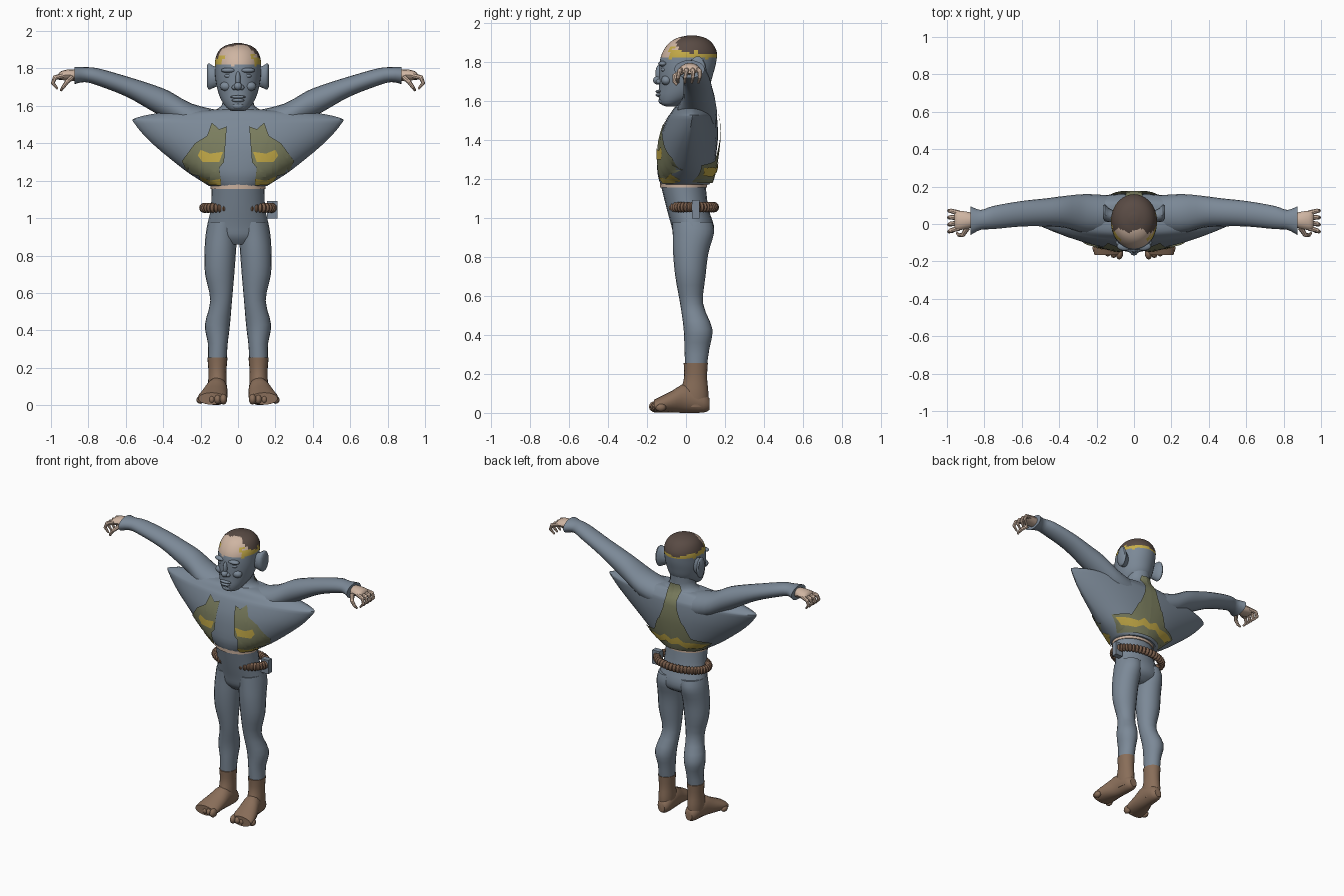
import bpy, bmesh, math
from mathutils import Vector, Matrix
from mathutils.bvhtree import BVHTree

if "Cube" in bpy.data.objects:
    bpy.data.objects.remove(bpy.data.objects["Cube"])


def mat(name, *rgb):
    m = bpy.data.materials.new(name)
    m.diffuse_color = (*rgb, 1)
    m.use_nodes = True
    m.node_tree.nodes["Principled BSDF"].inputs["Base Color"].default_value = m.diffuse_color
    return m


SUIT = mat("suit blue grey", 0.20, 0.25, 0.31)
SKIN = mat("skin", 0.62, 0.46, 0.36)
BOOT = mat("boot brown", 0.25, 0.155, 0.10)
HAIR = mat("hair dark brown", 0.10, 0.07, 0.058)
OLIVE = mat("vest olive", 0.20, 0.21, 0.115)
YELLOW = mat("trim yellow", 0.56, 0.41, 0.065)
BELT = mat("belt brown", 0.19, 0.11, 0.07)


def finish(bm, name, mats, mirror=False, angle=40):
    bmesh.ops.recalc_face_normals(bm, faces=bm.faces[:])
    me = bpy.data.meshes.new(name)
    for f in bm.faces:
        f.smooth = True
    bm.to_mesh(me)
    bm.free()
    me.set_sharp_from_angle(angle=math.radians(angle))
    for m in mats:
        me.materials.append(m)
    ob = bpy.data.objects.new(name, me)
    bpy.context.collection.objects.link(ob)
    if mirror:
        ob.modifiers.new("mirror", 'MIRROR').use_mirror_merge = False
    return ob


def smooth_rows(rows, k):
    """Catmull-Rom interpolation of the section rows."""
    out = []
    for i in range(len(rows) - 1):
        a, b, c, d = (rows[max(0, min(len(rows) - 1, i + j))] for j in (-1, 0, 1, 2))
        for s in range(k):
            t = s / k
            out.append([0.5 * (2 * q + (r - p) * t + (2 * p - 5 * q + 4 * r - w) * t * t
                               + (3 * q - p - 3 * r + w) * t ** 3) for p, q, r, w in zip(a, b, c, d)])
    return out + [list(rows[-1])]


def loft(name, rows, mats, axis='z', n=20, k=3, mirror=False, rule=None, power=None, angle=40):
    """Rows are (position, u centre, u radius, v centre, v radius)."""
    bm = bmesh.new()
    rings = []
    for p, cu, ru, cv, rv in smooth_rows(rows, k):
        ring = []
        e = power(p) if power else 1
        for i in range(n):
            c, s = math.cos(2 * math.pi * i / n), math.sin(2 * math.pi * i / n)
            u, v = cu + ru * c, cv + rv * math.copysign(abs(s) ** e, s)
            co = {'z': (u, v, p), 'x': (p, u, v), 'y': (u, p, v)}[axis]
            ring.append(bm.verts.new(co))
        rings.append(ring)
    for a, b in zip(rings, rings[1:]):
        for i in range(n):
            bm.faces.new((a[i], a[(i + 1) % n], b[(i + 1) % n], b[i]))
    bm.faces.new(rings[0])
    bm.faces.new(rings[-1])
    if rule:
        for f in bm.faces:
            f.material_index = rule(f.calc_center_median())
    return finish(bm, name, mats, mirror, angle)


def span(z, cx, rx, y0, y1):
    return (z, cx, rx, (y0 + y1) / 2, (y1 - y0) / 2)


def blobs(name, items, m, mirror=False):
    """Ellipsoids given as (centre, radii)."""
    bm = bmesh.new()
    for c, r in items:
        bmesh.ops.create_uvsphere(bm, u_segments=12, v_segments=8, radius=1,
                                  matrix=Matrix.Translation(c) @ Matrix.Diagonal((*r, 1)))
    return finish(bm, name, [m], mirror, 60)


# trousers: pelvis and legs
loft("pelvis", [span(1.17, 0, .142, -.13, .10), span(1.05, 0, .145, -.10, .115),
                span(.96, 0, .165, -.075, .143), span(.90, 0, .16, -.06, .135),
                span(.86, 0, .09, -.03, .08)], [SUIT])
loft("leg", [span(.98, .08, .08, -.07, .135), span(.92, .088, .084, -.068, .143),
             span(.82, .095, .084, -.066, .115), span(.70, .098, .078, -.055, .10),
             span(.56, .09, .058, -.03, .088), span(.43, .11, .067, -.012, .135),
             span(.33, .108, .053, -.008, .12), span(.25, .11, .05, -.005, .108)],
     [SUIT], mirror=True)

# boots
loft("boot_shaft", [span(.255, .11, .054, -.012, .112), span(.18, .11, .048, -.01, .108),
                    span(.10, .11, .05, -.03, .115), span(.03, .11, .045, -.03, .11)],
     [BOOT], mirror=True)
loft("boot_foot", [(.12, .105, .025, .045, .03), (.09, .106, .045, .055, .053), (.0, .112, .056, .075, .075),
                   (-.07, .125, .07, .058, .056), (-.13, .135, .078, .043, .041),
                   (-.165, .14, .072, .035, .032)], [BOOT], 'y', mirror=True)
blobs("boot_toes", [((.078 + .031 * i, -.158 + .007 * i, .032 - .001 * i),
                     (.02, .032 - .001 * i, .029 - .002 * i)) for i in range(5)], BOOT, True)

# loose shirt with wing sleeves
shirt = loft("shirt", [span(1.172, 0, .155, -.13, .12), span(1.20, 0, .20, -.14, .13),
                       span(1.26, 0, .29, -.148, .145), span(1.40, 0, .46, -.135, .163),
                       span(1.505, 0, .553, -.10, .16), span(1.535, 0, .548, -.08, .15),
                       span(1.565, 0, .40, -.06, .13), span(1.58, 0, .16, -.04, .12)],
             [SUIT], n=40, power=lambda z: 1 + .35 * min(1, (z - 1.17) / .2))
neck = loft("neck", [span(1.50, 0, .22, -.07, .15), span(1.56, 0, .17, -.05, .135),
                     span(1.60, 0, .088, -.04, .115), span(1.70, 0, .08, -.04, .12)], [SUIT])
loft("arm", [(.10, .05, .10, 1.49, .085), (.25, .055, .105, 1.53, .083), (.37, .065, .085, 1.60, .08),
             (.47, .062, .075, 1.648, .07), (.60, .055, .068, 1.705, .054), (.75, .035, .062, 1.755, .046),
             (.82, .022, .053, 1.767, .04), (.875, .018, .078, 1.762, .046)], [SUIT], 'x', mirror=True)
loft("waist_skin", [span(1.155, 0, .146, -.132, .108), span(1.185, 0, .148, -.134, .11)], [SKIN], k=1)

# hands with curled fingers
loft("palm", [(.85, .02, .035, 1.762, .03), (.90, .02, .047, 1.765, .03),
              (.945, .018, .052, 1.762, .024), (.96, .018, .045, 1.755, .015)], [SKIN], 'x', 12, mirror=True)
bm = bmesh.new()
paths = [[(.935, .018 + y, 1.762), (.978, .018 + y * 1.3, 1.752), (.99, .015 + y * 1.4, 1.722),
          (.968, .012 + y * 1.3, 1.695)] for y in (-.04, -.013, .014, .04)]
paths.append([(.89, -.02, 1.75), (.915, -.058, 1.728), (.935, -.06, 1.70), (.945, -.05, 1.685)])
for path in paths:
    for i, (p, q) in enumerate(zip(path, path[1:])):
        p, q = Vector(p), Vector(q)
        r = .0145 - .0025 * i
        turn = Matrix.Translation((p + q) / 2) @ (q - p).to_track_quat('Z', 'Y').to_matrix().to_4x4()
        bmesh.ops.create_cone(bm, cap_ends=True, segments=8, radius1=r, radius2=r - .0025,
                              depth=(q - p).length, matrix=turn)
        bmesh.ops.create_uvsphere(bm, u_segments=8, v_segments=6, radius=r - .0025,
                                  matrix=Matrix.Translation(q))
finish(bm, "fingers", [SKIN], True)


# head: masked face, bare forehead, hair and ragged trim
def head_colour(c):
    ragged = .008 * math.sin(60 * math.atan2(c.x, c.y + .03))
    if c.z > 1.855 + ragged - .12 * max(0, c.y) and c.y > -.035 + .012 * math.sin(c.x * 60):
        return 2
    if c.z > 1.818 + ragged * .3:
        return 3 if c.z < 1.868 + ragged and c.y > -.085 else 1
    return 0


loft("head", [span(1.572, 0, .03, -.105, -.05), span(1.585, 0, .055, -.13, -.02), span(1.62, 0, .083, -.14, .06),
              span(1.67, 0, .105, -.138, .115), span(1.74, 0, .12, -.138, .14), span(1.80, 0, .123, -.135, .155),
              span(1.85, 0, .121, -.12, .158), span(1.895, 0, .102, -.088, .135),
              span(1.922, 0, .068, -.045, .10), span(1.935, 0, .02, .01, .05)],
     [SUIT, SKIN, HAIR, YELLOW], n=40, k=5, rule=head_colour)
blobs("nose", [((0, -.145, 1.705), (.022, .024, .022)), ((0, -.137, 1.74), (.014, .02, .045)),
               ((.02, -.136, 1.699), (.014, .018, .014)), ((-.02, -.136, 1.699), (.014, .018, .014))], SUIT)
blobs("lips", [((0, -.139, 1.648), (.042, .017, .009)), ((0, -.138, 1.63), (.034, .018, .01)),
               ((0, -.125, 1.60), (.032, .016, .018))], SUIT)
blobs("brow_and_cheek", [((.05, -.119, 1.79), (.042, .024, .014)), ((.062, -.1, 1.705), (.036, .028, .026)),
                         ((.05, -.112, 1.76), (.022, .016, .012))], SUIT, True)
loft("ear", [(.105, .04, .03, 1.755, .05), (.135, .048, .038, 1.755, .062), (.155, .06, .045, 1.757, .072),
             (.165, .065, .034, 1.76, .06)], [SUIT], 'x', 14, mirror=True)

# belt of stacked rolls, open at the front, with a side clip
bm = bmesh.new()
count = 40
for i in range(count):
    t = math.radians(-90 + 23 + (360 - 46) * i / (count - 1))
    pos = Vector((.182 * math.cos(t), .036 + .108 * math.sin(t), 1.055))
    heading = math.atan2(.108 * math.cos(t), -.182 * math.sin(t))
    bmesh.ops.create_uvsphere(bm, u_segments=10, v_segments=6, radius=1,
                              matrix=Matrix.Translation(pos) @ Matrix.Rotation(heading, 4, 'Z')
                              @ Matrix.Diagonal((.016, .026, .027, 1)))
finish(bm, "belt_rolls", [BELT])
bm = bmesh.new()
bmesh.ops.create_cube(bm, size=1, matrix=Matrix.Translation((.183, .05, 1.045))
                      @ Matrix.Diagonal((.055, .038, .095, 1)))
finish(bm, "belt_clip", [SUIT])

# vest plates wrapped onto the shirt
pts, polys = [], []
for ob in (shirt, neck):
    base = len(pts)
    pts += [v.co.copy() for v in ob.data.vertices]
    polys += [[base + i for i in p.vertices] for p in ob.data.polygons]
tree = BVHTree.FromPolygons(pts, polys)


def plate(name, outline, m, side, lift, mirror=True):
    """Project an x-z outline on the shirt; side -1 is the front, 1 the back."""
    bm = bmesh.new()
    bm.faces.new([bm.verts.new((x, 0, z)) for x, z in outline])
    bmesh.ops.triangulate(bm, faces=bm.faces[:])
    cuts = [((i * .03, 0, 0), (1, 0, 0)) for i in range(1, 12)]
    cuts += [((0, 0, 1.17 + i * .025), (0, 0, 1)) for i in range(1, 20)]
    for co, no in cuts:
        bmesh.ops.bisect_plane(bm, geom=bm.verts[:] + bm.edges[:] + bm.faces[:], plane_co=co, plane_no=no)
    for v in bm.verts:
        hit = tree.ray_cast(Vector((v.co.x, side, v.co.z)), Vector((0, -side, 0)))[0]
        if hit is None:
            hit = tree.find_nearest(Vector((v.co.x, .02 * side, v.co.z)))[0]
        v.co = hit + Vector((0, side * lift, 0))
    return finish(bm, name, [m], mirror)


plate("vest_front", [(.06, 1.49), (.10, 1.475), (.14, 1.51), (.165, 1.44), (.23, 1.40), (.215, 1.34), (.30, 1.305),
                     (.255, 1.28), (.27, 1.24), (.21, 1.225), (.19, 1.18), (.09, 1.175), (.10, 1.27),
                     (.075, 1.30), (.085, 1.40)], OLIVE, -1, .009)
plate("vest_front_band", [(.08, 1.355), (.15, 1.345), (.20, 1.365), (.215, 1.335), (.19, 1.30), (.10, 1.30)],
      YELLOW, -1, .013)
plate("vest_front_hem", [(.09, 1.21), (.15, 1.20), (.21, 1.225), (.18, 1.178), (.095, 1.175)], YELLOW, -1, .013)
plate("vest_back", [(0, 1.63), (.035, 1.63), (.05, 1.59), (.04, 1.55), (.055, 1.47), (.05, 1.42), (.10, 1.38),
                    (.075, 1.34), (.14, 1.29), (.26, 1.27), (.20, 1.225), (.17, 1.18), (0, 1.18)],
      OLIVE, 1, .014)
plate("vest_back_band", [(0, 1.26), (.05, 1.285), (.09, 1.255), (.16, 1.26), (.235, 1.255), (.185, 1.215),
                         (.10, 1.21), (.05, 1.235), (0, 1.22)], YELLOW, 1, .019)
